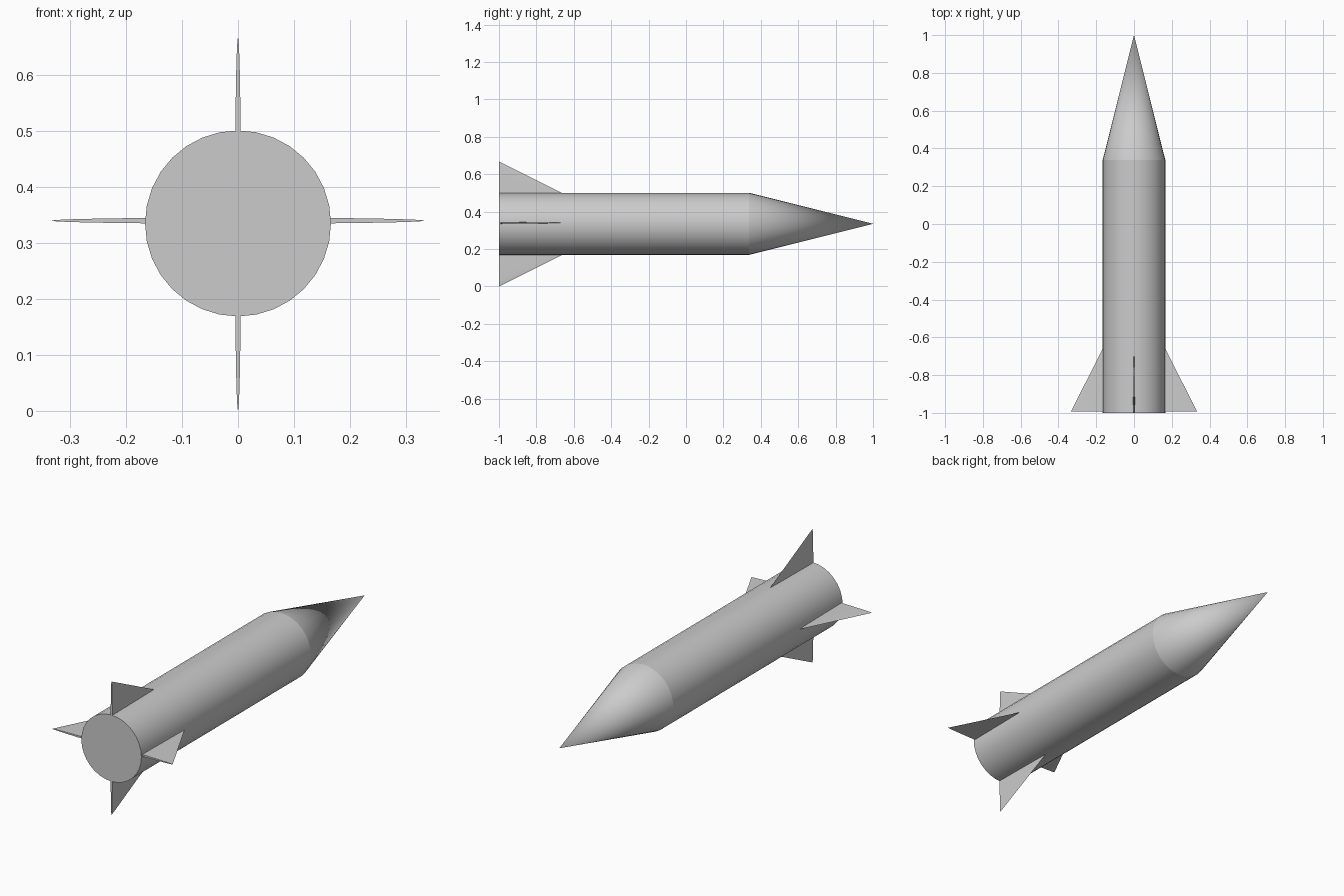
import bpy
import math

if "Cube" in bpy.data.objects:
    bpy.data.objects.remove(bpy.data.objects["Cube"])

AXIS_Z = 0.335       # height of the rocket's long axis
BODY_R = 0.166
POINT_FORWARD = (-math.pi / 2, 0, 0)   # turns local +z into world +y


def spin_part(name, r1, r2, y0, y1, z=AXIS_Z, scale=(1, 1, 1)):
    """Cylinder or cone running along y from y0 to y1."""
    bpy.ops.mesh.primitive_cone_add(
        vertices=32, radius1=r1, radius2=r2, depth=y1 - y0,
        location=(0, (y0 + y1) / 2, z), rotation=POINT_FORWARD)
    obj = bpy.context.object
    obj.name = name
    obj.scale = scale
    bpy.ops.object.transform_apply(location=False, rotation=True, scale=True)
    bpy.ops.object.shade_smooth_by_angle(angle=math.radians(35))
    return obj


# Main tube and pointed nose
spin_part("body", BODY_R, BODY_R, -1.0, 0.338)
spin_part("nose_cone", BODY_R, 0, 0.338, 1.0)

# Tail fins: flattened cones passing through the body, one pair each
THIN = 0.0165
spin_part("side_fins", 0.333, 0, -0.992, -0.33, z=0.34, scale=(1, THIN, 1))
spin_part("upright_fins", 0.334, 0, -0.999, -0.33, z=0.334, scale=(THIN, 1, 1))
